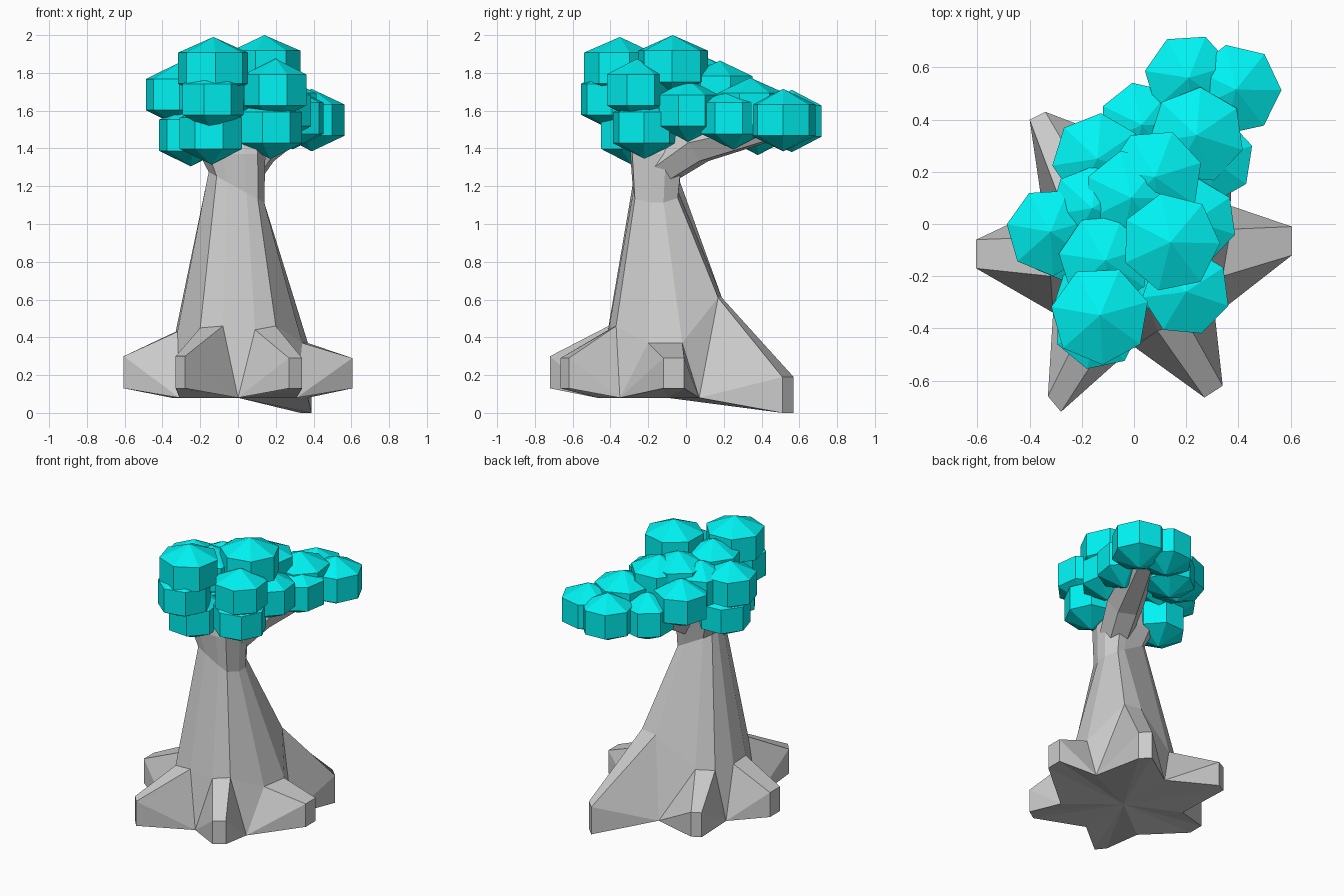
import bpy, bmesh, math
from mathutils import Vector, Matrix

if "Cube" in bpy.data.objects:
    bpy.data.objects.remove(bpy.data.objects["Cube"])


def make_object(name, bm, mat=None):
    bmesh.ops.recalc_face_normals(bm, faces=bm.faces)
    me = bpy.data.meshes.new(name)
    bm.to_mesh(me)
    bm.free()
    ob = bpy.data.objects.new(name, me)
    bpy.context.collection.objects.link(ob)
    if mat:
        me.materials.append(mat)
    return ob


# Roots, anticlockwise from the right one:
# two tip corners, tip z low/high, two shoulder points, valley after the root
ROOTS = [
    ((.605, -.12), (.605, -.01), .13, .29, (.34, -.20, .37), (.37, -.02, .37), (.37, .07)),
    ((.39, .51), (.33, .57), .00, .19, (.22, .17, .61), (.10, .19, .61), (.00, .30)),
    ((-.34, .43), (-.40, .40), .11, .28, (-.17, .14, .42), (-.28, .08, .42), (-.35, .06)),
    ((-.605, -.06), (-.605, -.17), .13, .30, (-.33, -.05, .43), (-.32, -.20, .43), (-.31, -.34)),
    ((-.33, -.66), (-.28, -.72), .13, .30, (-.20, -.40, .45), (-.08, -.41, .46), (.00, -.47)),
    ((.27, -.665), (.34, -.62), .13, .29, (.09, -.41, .44), (.20, -.37, .46), (.31, -.35)),
]

# Trunk: star-shaped base, root tips, shoulders, neck and flared crown
bm = bmesh.new()
rows = []
for a, b, lo, hi, s0, s1, v in ROOTS:
    rows.append([bm.verts.new(p) for p in (
        (*a, lo), (*b, lo), (*a, hi), (*b, hi), s0, s1, (*v, .08))])
shoulders, base = [], []
for i, (a0, b0, a1, b1, s0, s1, v) in enumerate(rows):
    pv, nxt = rows[i - 1][6], rows[(i + 1) % 6][4]
    for f in ((a0, b0, b1, a1), (a1, b1, s1, s0), (pv, a0, a1), (pv, a1, s0),
              (b0, v, b1), (b1, v, s1), (v, nxt, s1)):
        bm.faces.new(f)
    shoulders += [s0, s1]
    base += [pv, a0, b0]


def boxy(t):
    return max(-1, min(1, 1.2 * t))


def trunk_ring(cx, cy, rx, ry, z, slope):
    ring = []
    for s in shoulders:
        t = math.atan2(s.co.y + .13, s.co.x)
        x = cx + rx * boxy(math.cos(t))
        ring.append(bm.verts.new((x, cy + ry * boxy(math.sin(t)), z - slope * x)))
    return ring


rings = [shoulders,
         trunk_ring(-.008, -.16, .147, .12, 1.19, .55),
         trunk_ring(-.03, -.155, .175, .14, 1.37, 0),
         trunk_ring(-.02, -.15, .13, .12, 1.52, 0)]
for lower, upper in zip(rings, rings[1:]):
    for i in range(12):
        j = (i + 1) % 12
        bm.faces.new((lower[i], lower[j], upper[j], upper[i]))
bm.faces.new(rings[-1])
center = bm.verts.new((0, -.1, .08))
for i in range(len(base)):
    bm.faces.new((center, base[(i + 1) % len(base)], base[i]))
make_object("trunk", bm)

# Branch: tapering six-sided limb to the back right, rooted inside the trunk
bm = bmesh.new()
path = [((.03, -.17, 1.27), .10), ((.12, .06, 1.43), .12), ((.29, .45, 1.52), .085)]
direction = Vector((.26, .59, .25)).normalized()
side = direction.cross(Vector((0, 0, 1))).normalized()
up = side.cross(direction)
limb = []
for p, r in path:
    limb.append([bm.verts.new(Vector(p) + r * (side * math.cos(k * math.pi / 3)
                 + up * math.sin(k * math.pi / 3))) for k in range(6)])
for lower, upper in zip(limb, limb[1:]):
    for i in range(6):
        j = (i + 1) % 6
        bm.faces.new((lower[i], lower[j], upper[j], upper[i]))
bm.faces.new(limb[0])
bm.faces.new(limb[-1])
make_object("branch", bm)

# Foliage: seven-sided clumps (x, y, z, radius)
leaf = bpy.data.materials.new("leaf")
leaf.diffuse_color = (0.0, 0.9, 0.9, 1)
leaf.use_nodes = True
leaf.node_tree.nodes["Principled BSDF"].inputs["Base Color"].default_value = leaf.diffuse_color
CLUMPS = [
    (-.13, -.35, 1.825, .19), (.14, -.07, 1.835, .19), (.20, -.26, 1.71, .17),
    (-.32, -.03, 1.685, .17), (-.14, -.39, 1.66, .17), (-.14, -.29, 1.48, .17),
    (-.25, -.06, 1.47, .17), (.17, -.22, 1.51, .17), (.23, .01, 1.60, .165),
    (.21, .56, 1.545, .17), (.39, .515, 1.55, .175), (.24, .34, 1.61, .185),
    (.29, .25, 1.56, .17), (.03, .38, 1.53, .165), (-.14, .25, 1.62, .175),
    (.08, .18, 1.70, .185), (-.01, .10, 1.72, .185), (-.16, .06, 1.68, .165),
    (-.11, -.14, 1.74, .18),
]
for n, (x, y, z, r) in enumerate(CLUMPS):
    bm = bmesh.new()
    bmesh.ops.create_uvsphere(bm, u_segments=7, v_segments=3, radius=1)
    # the two sphere rings sit at 0.866 of the radius
    bm.transform(Matrix.Translation((x, y, z)) @ Matrix.Rotation(n * .6 + .5, 4, 'Z')
                 @ Matrix.Diagonal((r / .866, r / .866, .165, 1)))
    make_object(f"foliage_clump_{n + 1}", bm, leaf)
